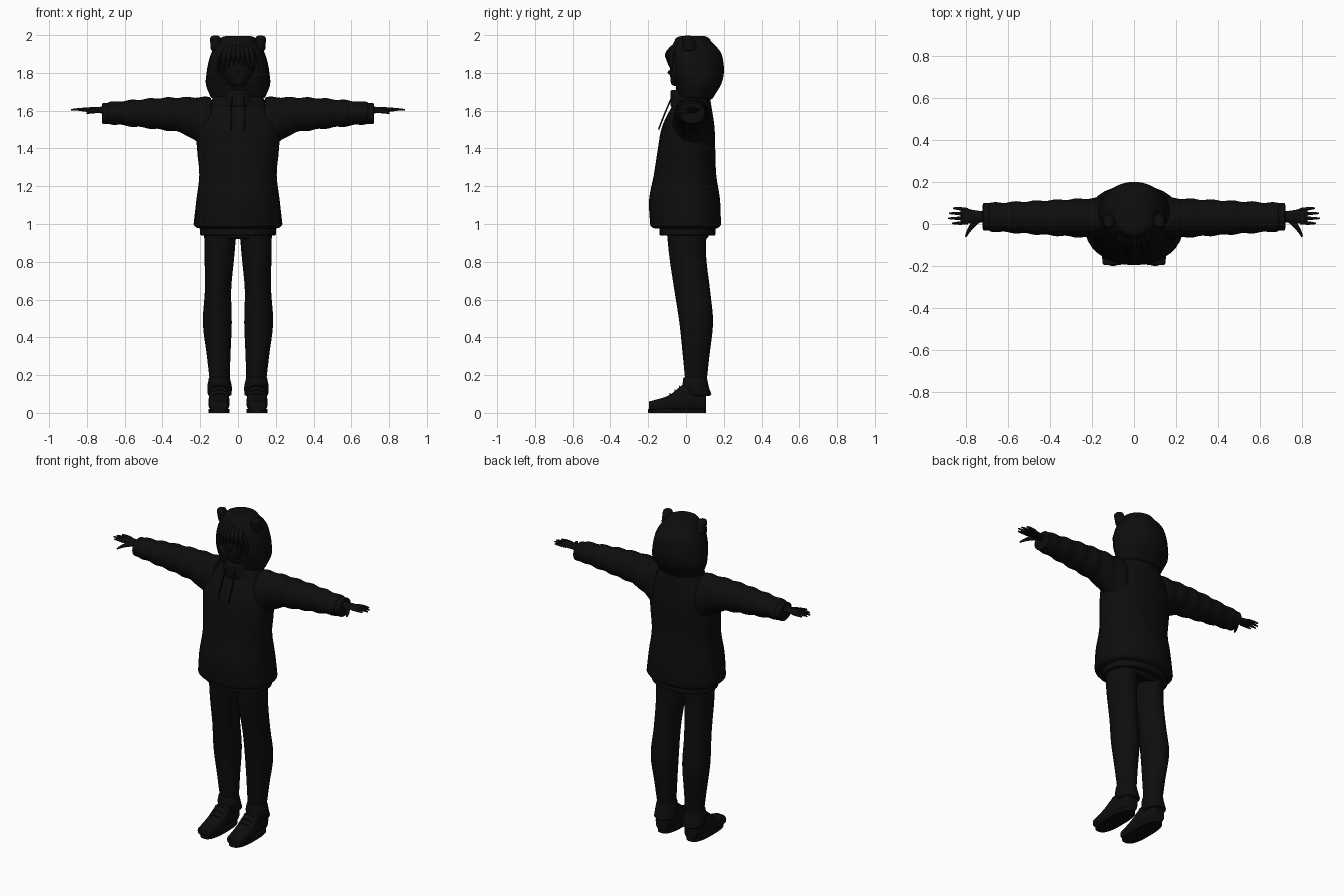
import bpy
import bmesh
import math

if "Cube" in bpy.data.objects:
    bpy.data.objects.remove(bpy.data.objects["Cube"], do_unlink=True)

SHADE = (0.004, 0.004, 0.004, 1)
black = bpy.data.materials.new("soft black")
black.use_nodes = True
black.diffuse_color = SHADE
black.node_tree.nodes["Principled BSDF"].inputs["Base Color"].default_value = SHADE


def select_only(obj):
    bpy.ops.object.select_all(action="DESELECT")
    obj.select_set(True)
    bpy.context.view_layer.objects.active = obj


def finish(name, bm, mirror=False):
    """Turn a bmesh into a smooth, coloured object."""
    bmesh.ops.recalc_face_normals(bm, faces=bm.faces)
    mesh = bpy.data.meshes.new(name)
    bm.to_mesh(mesh)
    bm.free()
    mesh.materials.append(black)
    obj = bpy.data.objects.new(name, mesh)
    bpy.context.collection.objects.link(obj)
    select_only(obj)
    bpy.ops.object.shade_smooth_by_angle(angle=math.radians(50))
    if mirror:
        obj.modifiers.new("Mirror", "MIRROR").use_mirror_merge = False
    return obj


def smooth_value(values, t):
    """Smooth curve through evenly spaced values, with t from 0 to 1."""
    last = len(values) - 1
    if last == 0:
        return values[0]
    i = min(int(t * last), last - 1)
    f = t * last - i
    p, q = values[i], values[i + 1]
    before = values[i - 1] if i > 0 else 2 * p - q
    after = values[i + 2] if i + 2 <= last else 2 * q - p
    enter, leave = (q - before) / 2, (after - p) / 2
    bend = 3 * (q - p) - 2 * enter - leave
    twist = 2 * (p - q) + enter + leave
    return p + f * (enter + f * (bend + f * twist))


def loft(name, axis, start, end, left, right, low, high,
         round_end=0, end_scale=0.8, fold=0, square=1, steps=20, mirror=False):
    """Skin over an axis; the four sides are given as smooth profiles."""
    sides = 32
    stations = [(i / steps, 0, 1) for i in range(steps + 1)]
    if round_end:
        # Quarter-round caps beyond both ends
        for i in range(1, 6):
            turn = math.pi / 2 * i / 5
            reach = round_end * math.sin(turn)
            scale = 1 - (1 - end_scale) * (1 - math.cos(turn))
            stations.insert(0, (0, -reach, scale))
            stations.append((1, reach, scale))
    bm = bmesh.new()
    loops = []
    for t, offset, scale in stations:
        along = start + (end - start) * t + offset
        a0, a1, b0, b1 = (smooth_value(p, t) for p in (left, right, low, high))
        puff = fold * math.sin(t * 34)
        loop = []
        for i in range(sides):
            turn = math.tau * i / sides
            c, s = math.cos(turn), math.sin(turn)
            a_size = (a1 - a0) / 2 * scale + puff
            b_size = (b1 - b0) / 2 * scale + puff
            a = (a0 + a1) / 2 + a_size * math.copysign(abs(c) ** square, c)
            b = (b0 + b1) / 2 + b_size * math.copysign(abs(s) ** square, s)
            spot = {"x": (along, a, b), "y": (a, along, b), "z": (a, b, along)}
            loop.append(bm.verts.new(spot[axis]))
        loops.append(loop)
    for p, q in zip(loops, loops[1:]):
        for i in range(sides):
            bm.faces.new((p[i], p[i - 1], q[i - 1], q[i]))
    bm.faces.new(loops[0])
    bm.faces.new(loops[-1])
    return finish(name, bm, mirror)


def upright(name, start, end, width, front, back, **options):
    """Loft that rises along z and is symmetric left to right."""
    return loft(name, "z", start, end, [-w for w in width], width, front, back, **options)


def tube(name, points, thickness, taper=0.4):
    """Round strand that thins towards its last point."""
    curve = bpy.data.curves.new(name, "CURVE")
    curve.dimensions = "3D"
    curve.bevel_depth = thickness
    curve.bevel_resolution = 3
    curve.use_fill_caps = True
    strand = curve.splines.new("NURBS")
    strand.points.add(len(points) - 1)
    for point, place in zip(strand.points, points):
        point.co = (*place, 1)
    strand.points[-1].radius = taper
    strand.use_endpoint_u = True
    strand.order_u = 3
    curve.materials.append(black)
    obj = bpy.data.objects.new(name, curve)
    bpy.context.collection.objects.link(obj)
    select_only(obj)
    bpy.ops.object.convert(target="MESH")
    bpy.ops.object.shade_smooth_by_angle(angle=math.radians(50))


def ellipsoid(name, centre, radii):
    bm = bmesh.new()
    bmesh.ops.create_uvsphere(bm, u_segments=32, v_segments=20, radius=1)
    bmesh.ops.scale(bm, vec=radii, verts=bm.verts)
    bmesh.ops.translate(bm, vec=centre, verts=bm.verts)
    return finish(name, bm)


# Loose jacket body, ribbed hem and collar
upright("jacket_body", 1, 1.65, width=(.235, .22, .205, .216, .217, .14),
        front=(-.19, -.195, -.17, -.15, -.125, -.06),
        back=(.185, .18, .16, .155, .15, .13), round_end=.025, square=.9)
upright("jacket_hem", .945, .985, width=[.2], front=[-.14], back=[.155],
        round_end=.005, end_scale=.97, square=.9)
upright("collar", 1.63, 1.7, width=(.1, .075), front=[-.083], back=[.1], round_end=.01)

# Sleeves with soft folds, and cuffs
loft("sleeves", "x", .15, .68, left=(-.07, -.035), right=(.125, .1),
     low=(1.38, 1.475, 1.5, 1.515, 1.53), high=(1.672, 1.667, 1.645),
     round_end=.01, fold=.003, steps=40, mirror=True)
loft("sleeve_cuffs", "x", .68, .715, left=[-.03], right=[.1], low=[1.53], high=[1.64],
     round_end=.005, mirror=True)

# Trousers with gathered ankles
loft("trouser_legs", "z", .13, 1, left=(.045, .04, .033, .036, .02, .005),
     right=(.145, .165, .186, .175, .177, .18),
     low=(0, -.017, -.035, -.062, -.088, -.105),
     high=(.105, .124, .143, .127, .107, .11), mirror=True)
upright("trouser_seat", .94, 1.05, width=[.18], front=[-.1], back=[.12], round_end=.02)
loft("ankle_cuffs", "z", .1, .18, left=(.034, .033, .042), right=(.16, .162, .155),
     low=(0, -.017, -.015), high=(.134, .12, .112), round_end=.01, mirror=True)

# Shoes with flat soles
loft("shoes", "y", -.18, .09, left=(.055, .045, .05, .056), right=(.15, .157, .15, .143),
     low=[.008], high=(.064, .093, .155, .13), round_end=.015, square=.75, mirror=True)
loft("shoe_soles", "z", 0, .02, left=[.044], right=[.156], low=[-.2], high=[.105],
     square=.75, mirror=True)

# Hands: palms, fingers, thumbs; also laces and drawstrings on each side
loft("palms", "x", .7, .81, left=(.01, .005, 0), right=(.06, .065, .077),
     low=(1.585, 1.588, 1.595), high=(1.622, 1.617), round_end=.015, mirror=True)
for side, label in ((1, "left"), (-1, "right")):
    for number, tip in enumerate((.865, .885, .88, .86)):
        y = .007 + .02 * number
        spread = .004 * (number - 1)
        knuckle, end = (side * .79, y, 1.605), (side * tip, y + spread, 1.605)
        middle = (side * .84, y + spread, 1.608)
        tube(f"{label}_finger_{number}", (knuckle, middle, end), .009)
    tube(f"{label}_thumb", ((side * .74, .02, 1.6), (side * .78, -.01, 1.6),
                            (side * .8, -.06, 1.585)), .014, taper=.3)
    for row in range(3):
        y, z = -.085 + .026 * row, .1 + .02 * row
        tube(f"{label}_lace_{row}", ((side * .065, y, z - .006), (side * .1, y, z + .01),
                                     (side * .135, y, z - .006)), .003, taper=1)
    tube(f"{label}_drawstring", ((side * .03, -.07, 1.68), (side * .04, -.1, 1.62),
                                 (side * .036, -.145, 1.5)), .004, taper=1)

# Hood, hollowed around the face
hood = upright("hood", 1.68, 1.97, width=(.148, .17, .167, .157, .138, .1),
               front=(-.045, -.06, -.085, -.094, -.09, -.06),
               back=(.15, .185, .2, .198, .182, .13), round_end=.026, end_scale=.5)
cutter = ellipsoid("hood_cutter", (0, -.1, 1.835), (.118, .13, .122))
cutter.hide_render = True
opening = hood.modifiers.new("Opening", "BOOLEAN")
opening.operation = "DIFFERENCE"
opening.solver = "EXACT"
opening.object = cutter
select_only(hood)
bpy.ops.object.modifier_apply(modifier=opening.name)
bpy.data.objects.remove(cutter, do_unlink=True)

# Animal ears on the hood
loft("hood_ears", "z", .96 + .97, 1.98, left=(.078, .092), right=(.145, .148),
     low=(-.015, -.02), high=(.06, .04), round_end=.017, end_scale=.4, mirror=True)

# Head, nose and fringe
upright("neck", 1.65, 1.76, width=[.045], front=[-.035], back=[.06])
upright("head", 1.745, 1.92, width=(.05, .085, .095, .08), front=(-.08, -.085, -.083, -.065),
        back=(.07, .09, .08), round_end=.015, end_scale=.6)
ellipsoid("nose", (0, -.086, 1.802), (.009, .011, .012))
for lock in range(-3, 4):
    x = .026 * lock
    y = 3 * x * x - .092
    tube(f"fringe_lock_{lock + 4}", ((x * .7, y + .035, 1.945), (x * .9, y - .005, 1.91),
                                     (x, y - .006, 1.88), (x + .006, y, 1.85 - abs(x) / 2)),
         .014, taper=.1)
